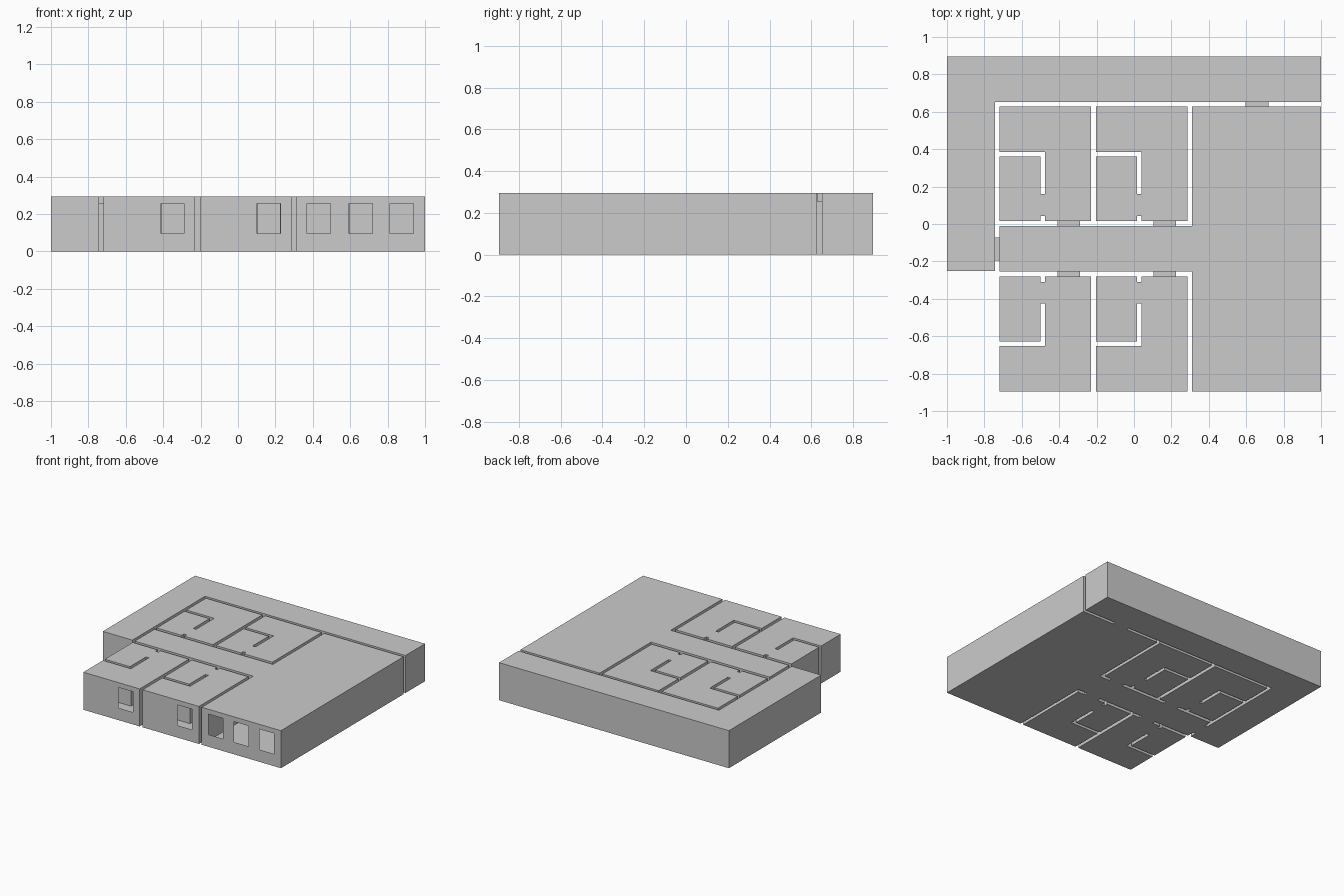
import bpy
import bmesh
from mathutils import Vector

if "Cube" in bpy.data.objects:
    bpy.data.objects.remove(bpy.data.objects["Cube"])

H = 0.295            # storey height
DOOR_H = 0.257       # door head
SILL, HEAD = 0.096, 0.257
FRONT = -0.895
MID_Y = -0.133       # corridor axis, room mirror line
STEP = 0.516         # spacing of the repeated rooms

# openings: (x0, x1, y0, y1, z0, z1)
doors = [(-0.743, -0.719, -0.195, -0.072, 0, DOOR_H),
         (0.596, 0.719, 0.628, 0.652, 0, DOOR_H)]
for x in (-0.409, 0.104):
    doors += [(x, x + 0.121, -0.011, 0.016, 0, DOOR_H),
              (x, x + 0.121, -0.282, -0.255, 0, DOOR_H)]
windows = [(x, x + 0.125, FRONT - 0.01, FRONT + 0.01, SILL, HEAD)
           for x in (-0.413, 0.102, 0.370, 0.593, 0.813)]
openings = doors + windows


def inside(p, b):
    e = 0.002
    return all(b[2 * i] - e < p[i] < b[2 * i + 1] + e for i in range(3))


def finish(name, bm):
    bmesh.ops.remove_doubles(bm, verts=bm.verts, dist=1e-5)
    me = bpy.data.meshes.new(name)
    bm.to_mesh(me)
    bm.free()
    ob = bpy.data.objects.new(name, me)
    bpy.context.collection.objects.link(ob)
    return ob


def quad(bm, pts):
    bm.faces.new([bm.verts.new(p) for p in pts])


def wall(bm, a, b):
    """Vertical sheet from a to b, left open where an opening crosses it."""
    axis = 0 if abs(b[0] - a[0]) > abs(b[1] - a[1]) else 1
    lo, hi = sorted((a[axis], b[axis]))
    fixed = a[1 - axis]
    us, zs = {lo, hi}, {0, H}
    for o in openings:
        u0, u1 = o[2 * axis], o[2 * axis + 1]
        f0, f1 = o[2 - 2 * axis], o[3 - 2 * axis]
        if f0 - 0.002 < fixed < f1 + 0.002 and lo < u0 and u1 < hi:
            us |= {u0, u1}
            zs |= {o[4], o[5]}
    us = sorted(us, reverse=b[axis] < a[axis])
    zs = sorted(zs)
    pt = (lambda u, z: Vector((u, fixed, z))) if axis == 0 else (lambda u, z: Vector((fixed, u, z)))
    for u0, u1 in zip(us, us[1:]):
        for z0, z1 in zip(zs, zs[1:]):
            if not any(inside(pt((u0 + u1) / 2, (z0 + z1) / 2), o) for o in openings):
                quad(bm, [pt(u0, z0), pt(u1, z0), pt(u1, z1), pt(u0, z1)])


def space(name, outline):
    """Hollow volume over a counter-clockwise outline."""
    bm = bmesh.new()
    quad(bm, [(x, y, H) for x, y in outline])
    quad(bm, [(x, y, 0) for x, y in reversed(outline)])
    for a, b in zip(outline, outline[1:] + outline[:1]):
        wall(bm, a, b)
    return finish(name, bm)


# L-shaped outer passage
space("outer_passage", [(-1, -0.251), (-0.743, -0.251), (-0.743, 0.652),
                        (1, 0.652), (1, 0.895), (-1, 0.895)])

# hall with central corridor
space("main_hall", [(-0.719, -0.255), (0.311, -0.255), (0.311, FRONT), (1, FRONT),
                    (1, 0.628), (0.311, 0.628), (0.311, -0.011), (-0.719, -0.011)])

# rooms with a partitioned corner, mirrored across the corridor
room = [(-0.719, 0.016), (-0.501, 0.016), (-0.501, 0.043), (-0.476, 0.043), (-0.476, 0.016),
        (-0.229, 0.016), (-0.229, 0.629), (-0.719, 0.629), (-0.719, 0.385), (-0.476, 0.385),
        (-0.476, 0.160), (-0.501, 0.160), (-0.501, 0.361), (-0.719, 0.361)]
for i in range(2):
    back = [(x + i * STEP, y) for x, y in room]
    space(f"back_room_{i + 1}", back)
    space(f"front_room_{i + 1}", [(x, 2 * MID_Y - y) for x, y in reversed(back)])

# doorway tunnels bridging the wall gaps
for n, (x0, x1, y0, y1, z0, z1) in enumerate(doors):
    bm = bmesh.new()
    quad(bm, [(x0, y0, z1), (x1, y0, z1), (x1, y1, z1), (x0, y1, z1)])
    quad(bm, [(x0, y1, z0), (x1, y1, z0), (x1, y0, z0), (x0, y0, z0)])
    if x1 - x0 > y1 - y0:
        quad(bm, [(x0, y1, z0), (x0, y0, z0), (x0, y0, z1), (x0, y1, z1)])
        quad(bm, [(x1, y0, z0), (x1, y1, z0), (x1, y1, z1), (x1, y0, z1)])
    else:
        quad(bm, [(x0, y0, z0), (x1, y0, z0), (x1, y0, z1), (x0, y0, z1)])
        quad(bm, [(x1, y1, z0), (x0, y1, z0), (x0, y1, z1), (x1, y1, z1)])
    finish(f"doorway_{n + 1}", bm)
